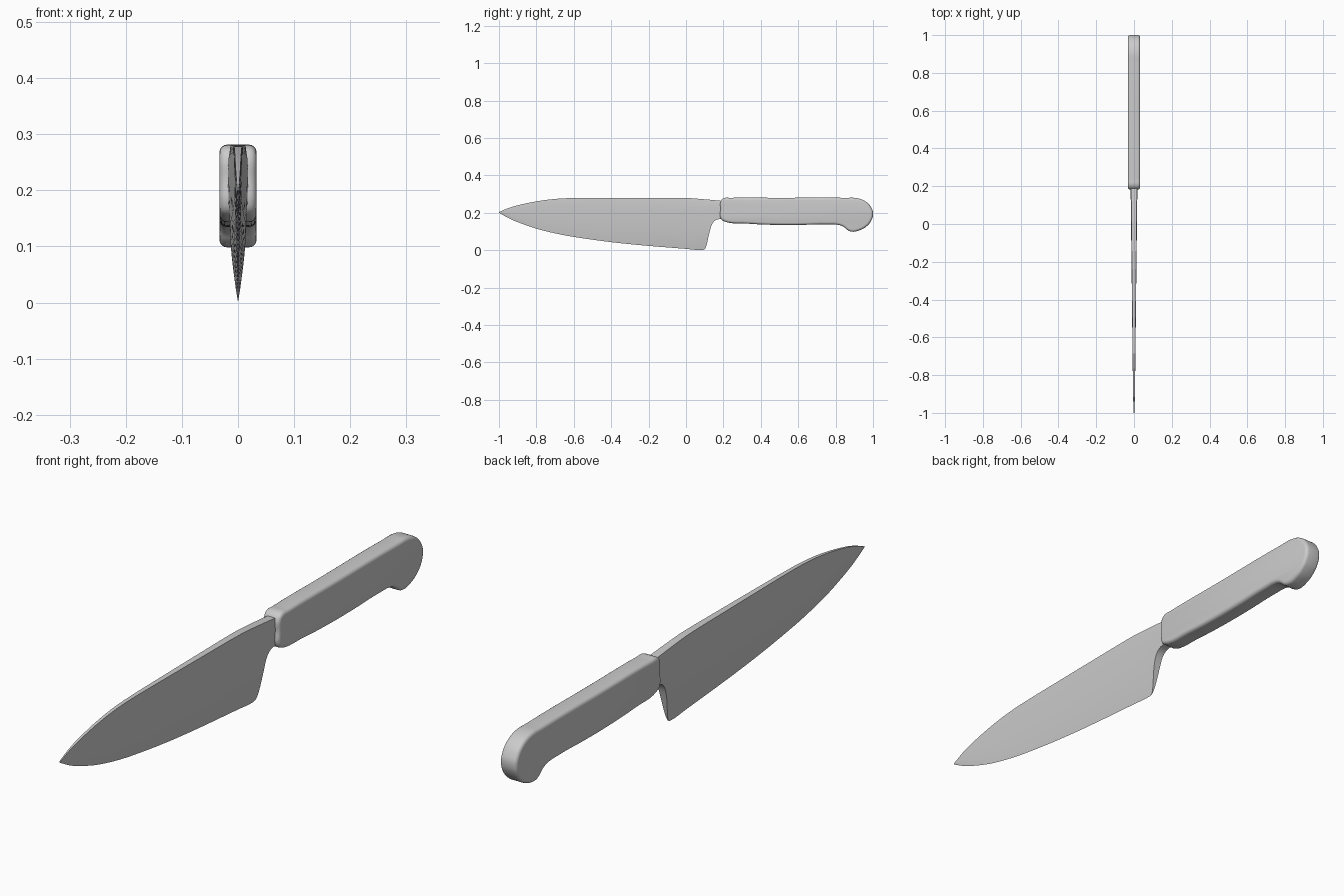
import bpy, bmesh, math

if "Cube" in bpy.data.objects:
    bpy.data.objects.remove(bpy.data.objects["Cube"])


def interp(pts, y):
    """Smooth curve through (y, value) points."""
    y = min(max(y, pts[0][0]), pts[-1][0])
    n = len(pts)

    def slope(i):
        a, b = pts[max(i - 1, 0)], pts[min(i + 1, n - 1)]
        return (b[1] - a[1]) / (b[0] - a[0])

    i = next(k for k in range(n - 1) if y <= pts[k + 1][0])
    (y0, v0), (y1, v1) = pts[i], pts[i + 1]
    h = y1 - y0
    t = (y - y0) / h
    return (v0 * (1 + 2 * t) * (1 - t) ** 2 + slope(i) * h * t * (1 - t) ** 2
            + v1 * t * t * (3 - 2 * t) + slope(i + 1) * h * t * t * (t - 1))


def smooth(ob, deg):
    bpy.ops.object.select_all(action='DESELECT')
    ob.select_set(True)
    bpy.context.view_layer.objects.active = ob
    bpy.ops.object.shade_smooth_by_angle(angle=math.radians(deg))


# Blade: wedge sections lofted from tip to heel
spine = [(-1, .204), (-.95, .225), (-.9, .240), (-.8, .261), (-.7, .274), (-.6, .279),
         (-.4, .28), (-.2, .28), (0, .279), (.1, .272), (.2, .263)]
edge = [(-1, .2), (-.95, .172), (-.9, .15), (-.8, .115), (-.7, .09), (-.6, .071),
        (-.4, .043), (-.2, .023), (0, .007), (.06, .001), (.09, .001)]
heel = [(.09, .001), (.102, .008), (.112, .035), (.123, .085), (.136, .132),
        (.152, .156), (.175, .166), (.2, .168)]
spine_half = [(-1, .002), (-.9, .005), (-.4, .011), (.2, .018)]
wedge = [(0, 0), (.1, .26), (.35, .72), (.65, .92), (.93, 1), (1, .85)]
rows = [0, .06, .15, .3, .5, .75, .94, 1]

knots = sorted({p[0] for p in edge + heel})
stations = [a + (b - a) * k / 3 for a, b in zip(knots, knots[1:]) for k in range(3)] + [.2]
bm = bmesh.new()
rings = []
for y in stations:
    top, cut = interp(spine, y), interp(edge, y)
    low = interp(heel, y) if y > .09 else cut
    side = []
    for r in rows:
        z = low + (top - low) * r
        side.append((interp(spine_half, y) * max(0, interp(wedge, (z - cut) / (top - cut))), z))
    ring = [(x, y, z) for x, z in side] + [(-x, y, z) for x, z in reversed(side)]
    rings.append([bm.verts.new(c) for c in ring])
n = len(rings[0])
for a, b in zip(rings, rings[1:]):
    for i in range(n):
        bm.faces.new((a[i], a[(i + 1) % n], b[(i + 1) % n], b[i]))
bm.faces.new(rings[0])
bm.faces.new(rings[-1])
bmesh.ops.remove_doubles(bm, verts=bm.verts, dist=.0001)
bmesh.ops.recalc_face_normals(bm, faces=bm.faces)
me = bpy.data.meshes.new("blade")
bm.to_mesh(me)
bm.free()
blade = bpy.data.objects.new("blade", me)
bpy.context.collection.objects.link(blade)
smooth(blade, 35)

# Handle: side outline as a filled curve with rounded rims
outline = [(.185, .172), (.184, .22), (.186, .262), (.2, .277), (.24, .28), (.5, .28), (.85, .28),
           (.92, .277), (.965, .257), (.992, .225), (1, .195), (.99, .157), (.965, .127),
           (.93, .107), (.885, .099), (.863, .108), (.845, .123), (.82, .134), (.75, .138),
           (.6, .135), (.45, .136), (.33, .142), (.2, .156)]
cu = bpy.data.curves.new("handle", 'CURVE')
cu.dimensions = '2D'
cu.fill_mode = 'BOTH'
cu.resolution_u = 5
sp = cu.splines.new('BEZIER')
sp.bezier_points.add(len(outline) - 1)
for p, (y, z) in zip(sp.bezier_points, outline):
    p.co = (y, z, 0)
    p.handle_left_type = p.handle_right_type = 'AUTO'
sp.use_cyclic_u = True
cu.extrude = .020
cu.bevel_depth = .013
cu.bevel_resolution = 3
cu.offset = -.013
handle = bpy.data.objects.new("handle", cu)
handle.rotation_euler = (math.pi / 2, 0, math.pi / 2)
bpy.context.collection.objects.link(handle)
bpy.ops.object.select_all(action='DESELECT')
handle.select_set(True)
bpy.context.view_layer.objects.active = handle
bpy.ops.object.convert(target='MESH')
handle = bpy.context.view_layer.objects.active
bm = bmesh.new()
bm.from_mesh(handle.data)
bmesh.ops.remove_doubles(bm, verts=bm.verts, dist=.0002)
bmesh.ops.recalc_face_normals(bm, faces=bm.faces)
bm.to_mesh(handle.data)
bm.free()
smooth(handle, 40)
